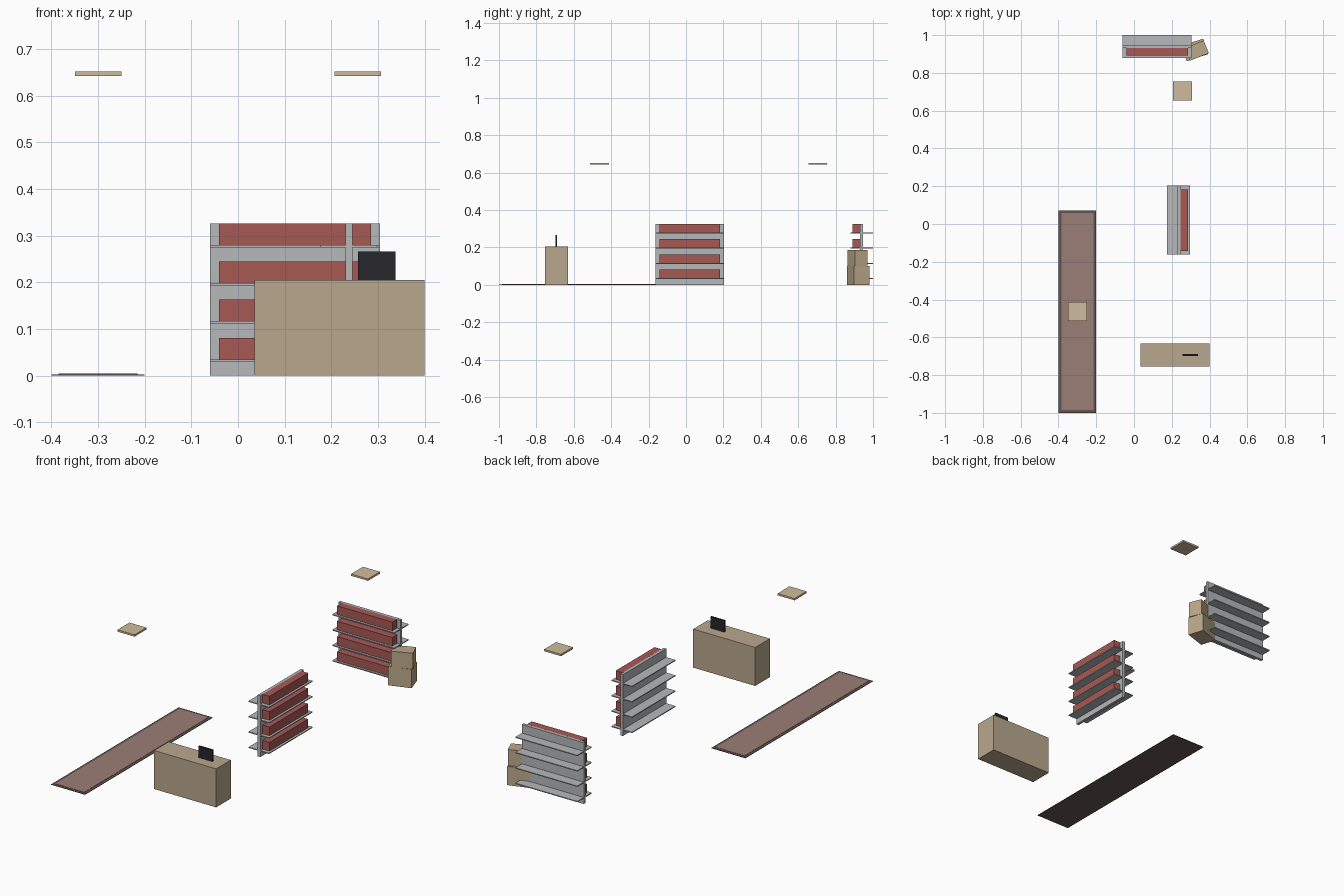
import bpy
from math import radians
from mathutils import Matrix, Vector

cube = bpy.data.objects.get("Cube")
if cube:
    bpy.data.objects.remove(cube, do_unlink=True)


def material(name, r, g, b):
    m = bpy.data.materials.new(name)
    m.use_nodes = True
    m.diffuse_color = (r, g, b, 1)
    node = next(n for n in m.node_tree.nodes if n.type == 'BSDF_PRINCIPLED')
    node.inputs["Base Color"].default_value = (r, g, b, 1)
    return m


METAL = material("shelf_grey", 0.47, 0.48, 0.49)
RED = material("goods_red", 0.39, 0.10, 0.09)
WOOD = material("counter_tan", 0.49, 0.39, 0.27)
LIGHT = material("panel_cream", 0.63, 0.50, 0.34)
CARD = material("cardboard", 0.50, 0.39, 0.25)
RUG = material("rug_brown", 0.33, 0.21, 0.18)
BORDER = material("rug_border_dark", 0.13, 0.09, 0.08)
SCREEN = material("screen_black", 0.02, 0.02, 0.027)


def box(name, x, y, z, mat, place=Matrix()):
    """Box spanning the given (low, high) ranges, moved by a matrix."""
    size = Vector((x[1] - x[0], y[1] - y[0], z[1] - z[0]))
    mid = Vector((sum(x), sum(y), sum(z))) / 2
    bpy.ops.mesh.primitive_cube_add(size=1)
    ob = bpy.context.object
    ob.name = name
    ob.data.transform(Matrix.Translation(mid) @ Matrix.Diagonal(size).to_4x4())
    ob.matrix_world = place
    ob.data.materials.append(mat)
    return ob


def shelf_unit(name, place):
    """Upright panel with four boards through it and a row of goods on each."""
    half = 0.1825
    box(name + "_panel", (-half, half), (0, 0.015), (0, 0.326), METAL, place)
    for i in range(4):
        z = 0.03 + 0.0817 * i
        box(f"{name}_board_{i}", (-half, half), (-0.052, 0.069),
            (z, z + 0.005), METAL, place)
        box(f"{name}_goods_{i}", (-0.163, 0.163), (-0.04, 0),
            (z + 0.005, z + 0.051), RED, place)


def turned(x, y, angle):
    return Matrix.Translation((x, y, 0)) @ Matrix.Rotation(radians(angle), 4, 'Z')


# Shelving: one against the back, one turned to face the left side
shelf_unit("back_shelf", turned(0.122, 0.931, 0))
shelf_unit("middle_shelf", turned(0.245, 0.02, 90))

# Counter with its screen
box("counter", (0.035, 0.4), (-0.755, -0.632), (0, 0.205), WOOD)
box("counter_screen", (0.257, 0.338), (-0.698, -0.689), (0.205, 0.266), SCREEN)

# Rug with a border
box("rug_base", (-0.4, -0.2), (-1, 0.072), (0, 0.0025), BORDER)
box("rug_centre", (-0.385, -0.215), (-0.985, 0.057), (0.0025, 0.004), RUG)

# Ceiling panels
for side, x, y in (("right", -0.30, -0.463), ("left", 0.257, 0.705)):
    box(f"ceiling_panel_{side}", (x - 0.05, x + 0.05), (y - 0.05, y + 0.05),
        (0.642, 0.652), LIGHT)

# Stacked cartons
box("lower_carton", (-0.06, 0.06), (-0.043, 0.043), (0, 0.1), CARD,
    turned(0.322, 0.9215, 18))
box("upper_carton", (-0.054, 0.054), (-0.036, 0.036), (0.1, 0.185), CARD,
    turned(0.3325, 0.918, 22))
